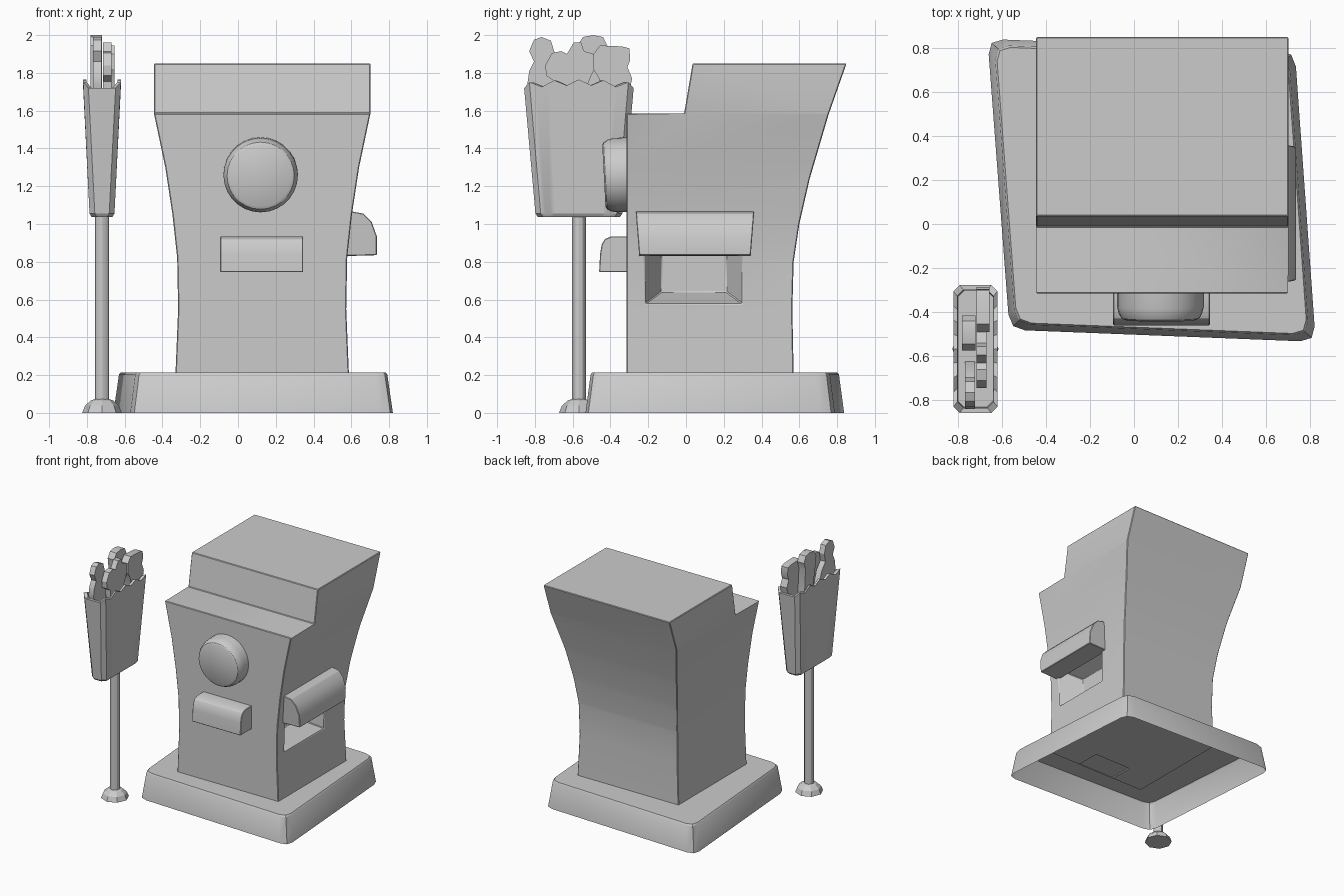
import bpy, bmesh, math
from mathutils import Vector, Matrix

if "Cube" in bpy.data.objects:
    bpy.data.objects.remove(bpy.data.objects["Cube"])


def make(name, bm, smooth=True, fix=True):
    bmesh.ops.remove_doubles(bm, verts=bm.verts, dist=1e-5)
    if fix:
        bmesh.ops.recalc_face_normals(bm, faces=bm.faces)
    me = bpy.data.meshes.new(name)
    bm.to_mesh(me)
    bm.free()
    ob = bpy.data.objects.new(name, me)
    bpy.context.collection.objects.link(ob)
    if smooth:
        select(ob)
        bpy.ops.object.shade_smooth_by_angle(angle=math.radians(30))
    return ob


def select(ob):
    bpy.ops.object.select_all(action='DESELECT')
    ob.select_set(True)
    bpy.context.view_layer.objects.active = ob


def loft(rings, cap_start=True, cap_end=True):
    bm = bmesh.new()
    loops = [[bm.verts.new(p) for p in r] for r in rings]
    n = len(rings[0])
    for a, b in zip(loops, loops[1:]):
        for i in range(n):
            j = (i + 1) % n
            bm.faces.new((a[i], a[j], b[j], b[i]))
    if cap_start:
        bm.faces.new(loops[0][::-1])
    if cap_end:
        bm.faces.new(loops[-1])
    return bm


def prism_x(pts, x0, x1):
    """Extrude a (y, z) outline along x."""
    return loft([[(x, y, z) for y, z in pts] for x in (x0, x1)])


def prism_y(pts, y0, y1):
    """Extrude an (x, z) outline along y."""
    return loft([[(x, y, z) for x, z in pts] for y in (y0, y1)])


def revolve(profile, n):
    """Spin (radius, z) points about z; the ends are capped."""
    return loft([[(r * math.cos(math.tau * i / n), r * math.sin(math.tau * i / n), z)
                  for i in range(n)] for r, z in profile])


def boolean(ob, cutter, op):
    m = ob.modifiers.new(op, 'BOOLEAN')
    m.object, m.operation, m.solver = cutter, op, 'EXACT'
    select(ob)
    bpy.ops.object.modifier_apply(modifier=m.name)
    bpy.data.objects.remove(cutter)


def bevel(ob, width):
    m = ob.modifiers.new('edge_bevel', 'BEVEL')
    m.width, m.segments, m.limit_method = width, 1, 'ANGLE'
    m.angle_limit = math.radians(35)
    select(ob)
    bpy.ops.object.modifier_apply(modifier=m.name)
    bpy.ops.object.shade_smooth_by_angle(angle=math.radians(30))


# Skewed base slab: open underneath, rounded corners, sloping sides
corners = [Vector(p) for p in ((-.565, -.48), (.825, -.535), (.73, .785), (-.665, .84))]
outline = []
for i, p in enumerate(corners):
    a = p + (corners[i - 1] - p).normalized() * .07
    b = p + (corners[(i + 1) % 4] - p).normalized() * .07
    outline += [a, (a + b) / 4 + p / 2, b]
mid = Vector((.08, .15))
base_rings = [[(*(mid + (p - mid) * s), z) for p in outline]
              for s, z in ((1, 0), (.96, .203), (.948, .215))]
make('base', loft(base_rings, cap_start=False), fix=False)

# Building: side outline intersected with the waisted front outline
side = [(-.315, .205), (.57, .205), (.563, .55), (.57, .80), (.60, 1.0), (.655, 1.24),
        (.755, 1.58), (.85, 1.85), (.035, 1.85), (-.01, 1.585), (-.315, 1.585)]
waist = [(.46, .1), (.459, .21), (.445, .55), (.45, .82), (.475, 1.05), (.513, 1.3),
         (.573, 1.585), (.573, 2)]
CX = .128
front = [(CX + w, z) for w, z in waist] + [(CX - w, z) for w, z in reversed(waist)]
building = make('building', prism_x(side, -1, 1.2), False)
boolean(building, make('front_cutter', prism_y(front, -1, 1.2), False), 'INTERSECT')

# Door recess and tapered side window recess
door = [(-.045, .1), (.285, .1), (.285, .76), (-.045, .76)]
boolean(building, make('door_cutter', prism_y(door, -.6, -.115), False), 'DIFFERENCE')


def rect(x, y0, y1, z0, z1):
    return [(x, y0, z0), (x, y1, z0), (x, y1, z1), (x, y0, z1)]


window = loft([rect(.40, -.13, .215, .64, .84), rect(.62, -.24, .32, .56, .92)])
boolean(building, make('window_cutter', window, False), 'DIFFERENCE')
bevel(building, .008)

# Rounded awnings over the door and the window
door_awning = [(-.30, .745), (-.46, .745), (-.455, .84), (-.447, .89), (-.43, .92),
               (-.395, .935), (-.30, .935)]
bevel(make('door_awning', prism_x(door_awning, -.095, .345)), .004)
side_awning = [(.56, .83), (.735, .835), (.735, .935), (.708, 1.01), (.665, 1.055),
               (.60, 1.067), (.56, 1.067)]
awn = prism_y(side_awning, -1, 1)
for v in awn.verts:
    v.co.y = .0475 + v.co.y * (.295 + (v.co.z - .83) * .08)
bevel(make('window_awning', awn), .004)

# Round plaque above the door, tilted slightly
disc = revolve([(.197, -.06), (.197, .07), (.19, .10), (.178, .122), (.163, .13)], 28)
disc.transform(Matrix.Translation((.12, -.305, 1.262)) @ Matrix.Rotation(math.radians(93), 4, 'X'))
make('round_plaque', disc)

# Sign post: domed foot and pole
SX, SY = -.72, -.567
at_sign = Matrix.Translation((SX, SY, 0))
foot = revolve([(.105, 0), (.09, .038), (.058, .066), (.03, .075)], 8)
foot.transform(at_sign)
make('sign_foot', foot, False)
pole = revolve([(.037, .05), (.037, 1.06)], 12)
pole.transform(at_sign)
make('sign_pole', pole)


# Tapered carton with a scalloped rim and hollow top
def carton_ring(w, h, z, wave=0, c=.028, n=16):
    pts = []
    for s in (1, -1):
        for i in range(n + 1):
            t = i / n
            ripple = wave * (.5 + .5 * math.cos(math.tau * 4 * t)) + wave * .5 * math.sin(math.pi * t)
            pts.append((SX + s * w, SY + s * (h - c) * (2 * t - 1), z + ripple))
        pts.append((SX + s * (w - c), SY + s * h, z))
        pts.append((SX - s * (w - c), SY + s * h, z))
    return pts


carton = loft([carton_ring(.055, .218, 1.038), carton_ring(.066, .23, 1.055),
               carton_ring(.1, .29, 1.72, .03), carton_ring(.082, .268, 1.72, .03),
               carton_ring(.08, .264, 1.67)])
make('carton', carton)

# Flat lumpy snack pieces sticking out of the carton
snacks = [
    ((-.768, -.722), [(-.81, 1.66), (-.84, 1.74), (-.83, 1.81), (-.805, 1.86), (-.83, 1.915),
                      (-.805, 1.975), (-.765, 1.99), (-.715, 1.97), (-.695, 1.905),
                      (-.71, 1.84), (-.66, 1.78), (-.62, 1.66)]),
    ((-.715, -.67), [(-.69, 1.66), (-.695, 1.755), (-.74, 1.785), (-.745, 1.84), (-.71, 1.905),
                     (-.66, 1.915), (-.63, 1.90), (-.595, 1.96), (-.555, 1.96), (-.54, 1.915),
                     (-.49, 1.90), (-.475, 1.84), (-.50, 1.79), (-.52, 1.74), (-.52, 1.66)]),
    ((-.78, -.72), [(-.54, 1.66), (-.54, 1.75), (-.565, 1.87), (-.575, 1.945), (-.545, 1.99),
                    (-.49, 2.0), (-.44, 1.99), (-.415, 1.94), (-.435, 1.88), (-.42, 1.66)]),
    ((-.715, -.655), [(-.45, 1.66), (-.46, 1.77), (-.49, 1.82), (-.49, 1.9), (-.455, 1.945),
                      (-.34, 1.94), (-.30, 1.93), (-.295, 1.87), (-.31, 1.83),
                      (-.285, 1.77), (-.31, 1.66)]),
]
for k, ((x0, x1), pts) in enumerate(snacks, 1):
    make(f'snack_piece_{k}', prism_x(pts, x0, x1))
